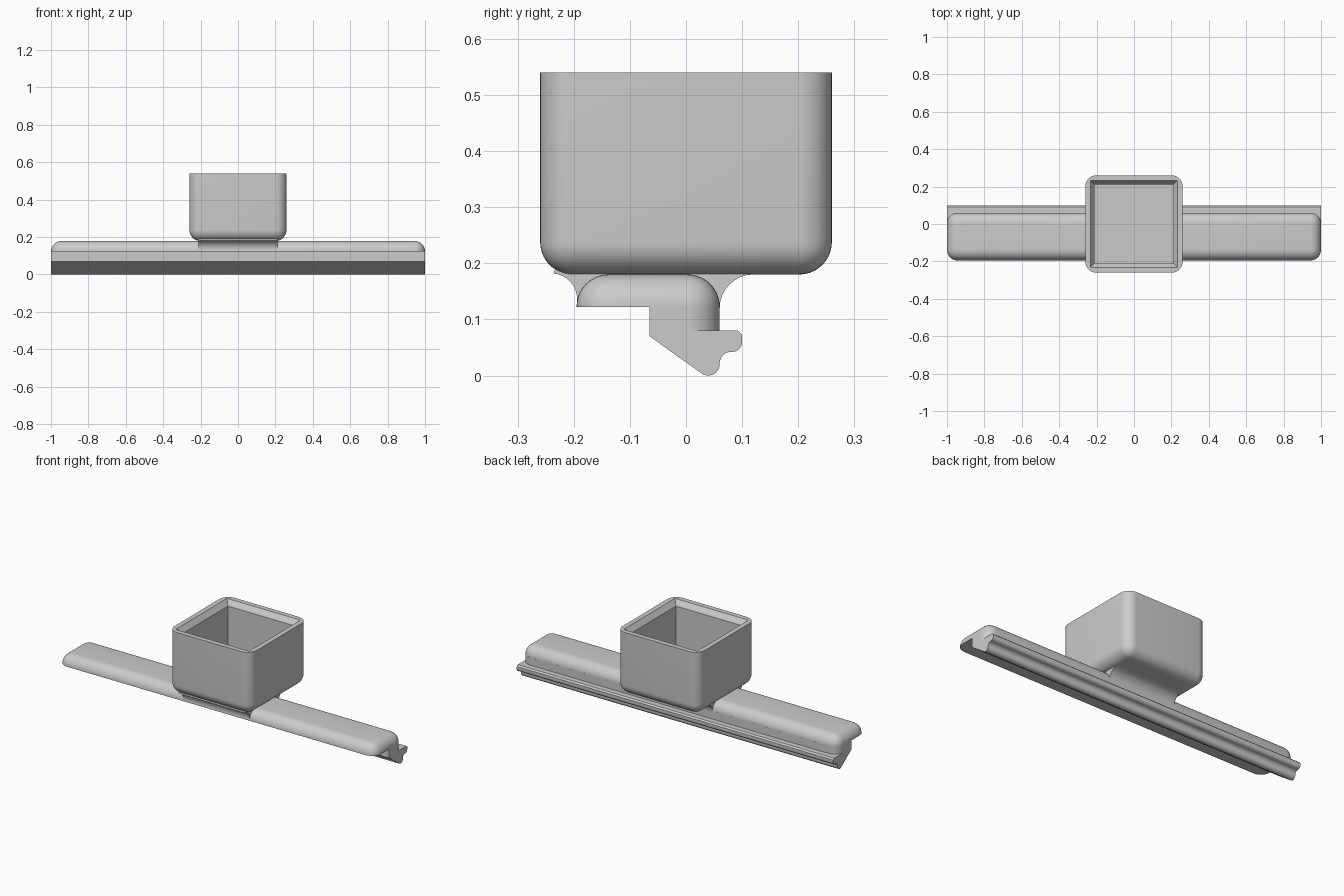
import bpy, bmesh, math
from mathutils import Vector

if "Cube" in bpy.data.objects:
    bpy.data.objects.remove(bpy.data.objects["Cube"])

grey = bpy.data.materials.new("matte_grey")
grey.use_nodes = True
grey.diffuse_color = (0.6, 0.6, 0.6, 1)
grey.node_tree.nodes["Principled BSDF"].inputs["Base Color"].default_value = (0.6, 0.6, 0.6, 1)


def finish(name, bm, smooth=True):
    bmesh.ops.recalc_face_normals(bm, faces=bm.faces)
    mesh = bpy.data.meshes.new(name)
    bm.to_mesh(mesh)
    bm.free()
    mesh.materials.append(grey)
    obj = bpy.data.objects.new(name, mesh)
    bpy.context.collection.objects.link(obj)
    if smooth:
        bpy.ops.object.select_all(action='DESELECT')
        obj.select_set(True)
        bpy.context.view_layer.objects.active = obj
        bpy.ops.object.shade_smooth_by_angle(angle=math.radians(35))
    return obj


def rounded_box(name, low, high, radius, pick):
    """Box whose edges chosen by pick(midpoint, direction) are rounded."""
    bm = bmesh.new()
    bmesh.ops.create_cube(bm, size=1)
    low, high = Vector(low), Vector(high)
    for v in bm.verts:
        v.co = Vector([a + (c + 0.5) * (b - a) for a, b, c in zip(low, high, v.co)])
    centre = (low + high) / 2
    edges = []
    for e in bm.edges:
        mid = (e.verts[0].co + e.verts[1].co) / 2 - centre
        if pick(mid, abs(e.verts[0].co.z - e.verts[1].co.z) > 1e-5):
            edges.append(e)
    bmesh.ops.bevel(bm, geom=edges, offset=radius, segments=10, profile=0.5,
                    affect='EDGES', clamp_overlap=False)
    return finish(name, bm)


def extrude_x(name, profile, half):
    """Extrude a (y, z) outline along x, symmetric about the middle."""
    bm = bmesh.new()
    face = bm.faces.new([bm.verts.new((-half, y, z)) for y, z in profile])
    out = bmesh.ops.extrude_face_region(bm, geom=[face])["geom"]
    bmesh.ops.translate(bm, vec=(2 * half, 0, 0),
                        verts=[v for v in out if isinstance(v, bmesh.types.BMVert)])
    return finish(name, bm)


def arc(y, z, r, start, end, n=8):
    angles = [math.radians(start + (end - start) * i / n) for i in range(n + 1)]
    return [(y + r * math.cos(a), z + r * math.sin(a)) for a in angles]


# Long bar with rounded top edges and ends
rounded_box("long_bar", (-1, -0.195, 0.122), (1, 0.06, 0.18), 0.057,
            lambda mid, upright: upright or mid.z > 0)

# Spine under the bar, rounded at its rear corners
rounded_box("bar_spine", (-1, -0.065, 0.07), (1, 0.06, 0.125), 0.057,
            lambda mid, upright: upright and mid.y > 0)

# Hooked clip running along the underside
clip = [(-0.065, 0.08), (-0.065, 0.07), (0.03, 0.002)]
clip += arc(0.04, 0.02, 0.02, -100, 0)
clip += arc(0.08, 0.022, 0.02, 180, 90)
clip += arc(0.082, 0.06, 0.018, -90, 0)
clip += [(0.1, 0.072), (0.092, 0.08)]
extrude_x("clip_rail", clip, 1)

# Curved neck that blends the bar into the cup
neck = [(-0.194, 0.124)] + arc(-0.24, 0.136, 0.046, 0, 85)
neck += [(-0.23, 0.2), (0.12, 0.2)]
neck += arc(0.12, 0.12, 0.06, 90, 180) + [(0.05, 0.124)]
extrude_x("neck", neck, 0.21)

# Square cup with rounded sides and base
cup = rounded_box("cup", (-0.26, -0.26, 0.18), (0.26, 0.26, 0.54), 0.058,
                  lambda mid, upright: upright or mid.z < 0)

# Hollow of the cup, with a chamfered mouth
bm = bmesh.new()
rings = []
for half, z in ((0.21, 0.23), (0.21, 0.51), (0.232, 0.54), (0.232, 0.6)):
    rings.append([bm.verts.new((sx * half, sy * half, z))
                  for sx, sy in ((-1, -1), (1, -1), (1, 1), (-1, 1))])
for a, b in zip(rings, rings[1:]):
    for i in range(4):
        j = (i + 1) % 4
        bm.faces.new((a[i], a[j], b[j], b[i]))
bm.faces.new(rings[0])
bm.faces.new(rings[-1])
hollow = finish("cup_hollow_cutter", bm, smooth=False)
hollow.hide_render = True
hollow.display_type = 'WIRE'
cut = cup.modifiers.new("hollow", 'BOOLEAN')
cut.operation = 'DIFFERENCE'
cut.solver = 'EXACT'
cut.object = hollow
